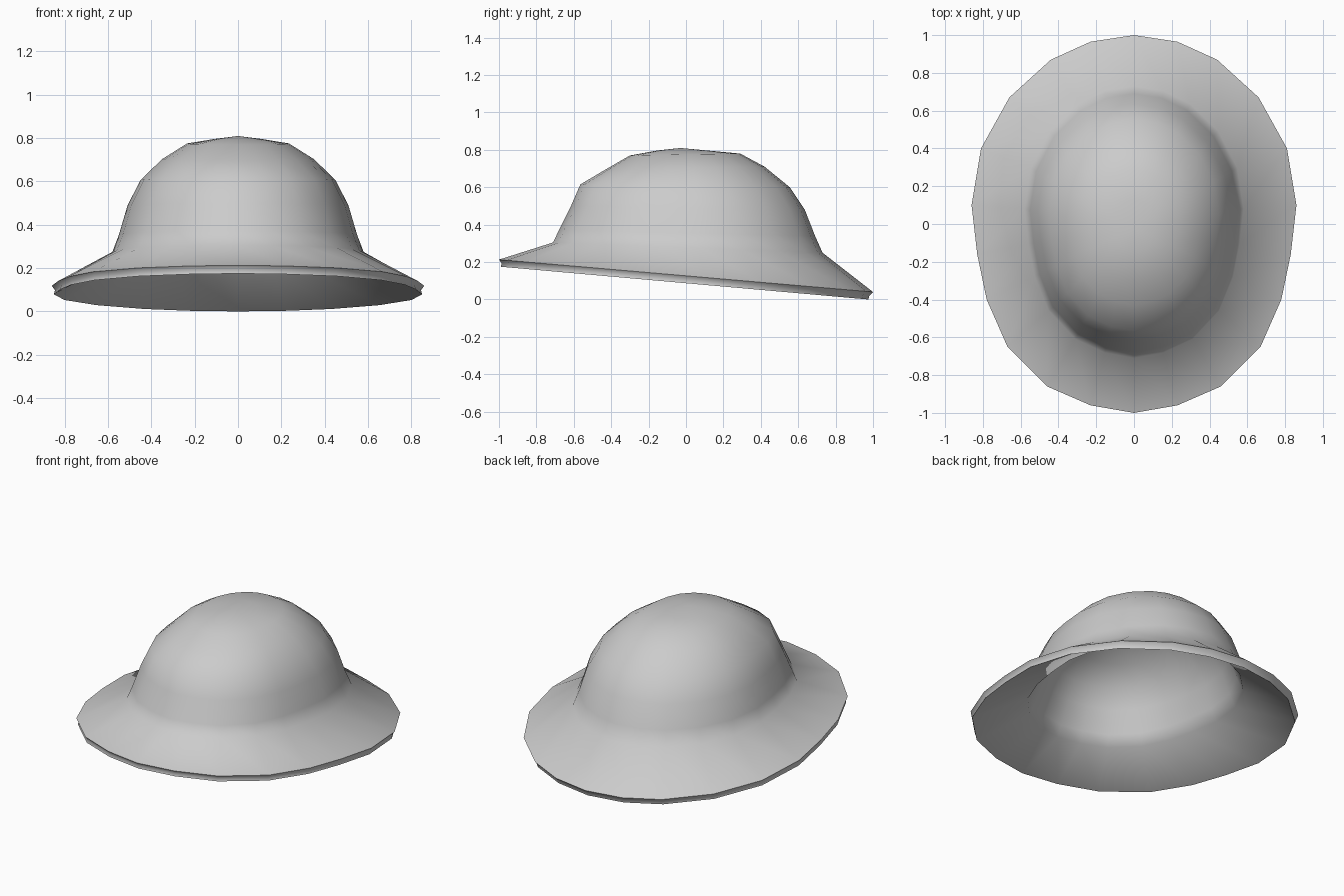
import bpy, bmesh, math

cube = bpy.data.objects.get("Cube")
if cube:
    bpy.data.objects.remove(cube, do_unlink=True)

# Plain grey shell colour
grey = bpy.data.materials.new("shell_grey")
grey.use_nodes = True
colour = (0.6, 0.6, 0.6, 1)
grey.diffuse_color = colour
grey.node_tree.nodes["Principled BSDF"].inputs["Base Color"].default_value = colour

# Half of the egg-shaped plan, front to back (mirrored below)
HALF = [(0, -1), (.23, -.96), (.46, -.86), (.67, -.65), (.78, -.40), (.83, -.16),
        (.86, .10), (.81, .40), (.66, .67), (.44, .87), (.23, .965), (0, 1)]
PLAN = HALF + [(-x, y) for x, y in HALF[-2:0:-1]]

# Rings: half width, front y, front z, back y, back z
RIM = [(.86, -1, .213, 1, .04), (.845, -.985, .193, .98, .02), (.85, -.99, .175, .975, 0)]
CROWN = [(.58, -.71, .305, .73, .25), (.55, -.68, .37, .69, .34),
         (.51, -.615, .50, .635, .48), (.45, -.565, .615, .555, .60),
         (.35, -.43, .695, .42, .71), (.235, -.30, .77, .29, .78),
         (.11, -.15, .797, .13, .795)]
THICK = .035


def lining(ring):
    """Inner ring, one shell thickness inside an outer ring."""
    w, fy, fz, by, bz = ring
    return (w - THICK, fy + THICK, fz - .03, by - THICK, bz - .03)


bm = bmesh.new()


def add_ring(w, fy, fz, by, bz):
    verts = []
    for x, y in PLAN:
        t = (y + 1) / 2
        verts.append(bm.verts.new((x / .86 * w, fy + (by - fy) * t, fz + (bz - fz) * t)))
    return verts


def cap(ring, apex):
    tip = bm.verts.new(apex)
    for i, v in enumerate(ring):
        bm.faces.new((v, ring[(i + 1) % len(ring)], tip))


# One continuous surface: outer crown, brim, grooved rim, lining
sequence = CROWN[::-1] + RIM + [lining(r) for r in CROWN]
rings = [add_ring(*r) for r in sequence]
for a, b in zip(rings, rings[1:]):
    for i in range(len(a)):
        j = (i + 1) % len(a)
        bm.faces.new((a[i], a[j], b[j], b[i]))
cap(rings[0], (0, -.03, .81))
cap(rings[-1], (0, -.03, .775))
bmesh.ops.recalc_face_normals(bm, faces=bm.faces)

mesh = bpy.data.meshes.new("brimmed_helmet")
bm.to_mesh(mesh)
bm.free()
mesh.materials.append(grey)
helmet = bpy.data.objects.new("brimmed_helmet", mesh)
bpy.context.collection.objects.link(helmet)

# Soft shading with a crisp rim
bpy.ops.object.select_all(action='DESELECT')
helmet.select_set(True)
bpy.context.view_layer.objects.active = helmet
bpy.ops.object.shade_smooth_by_angle(angle=math.radians(62))
